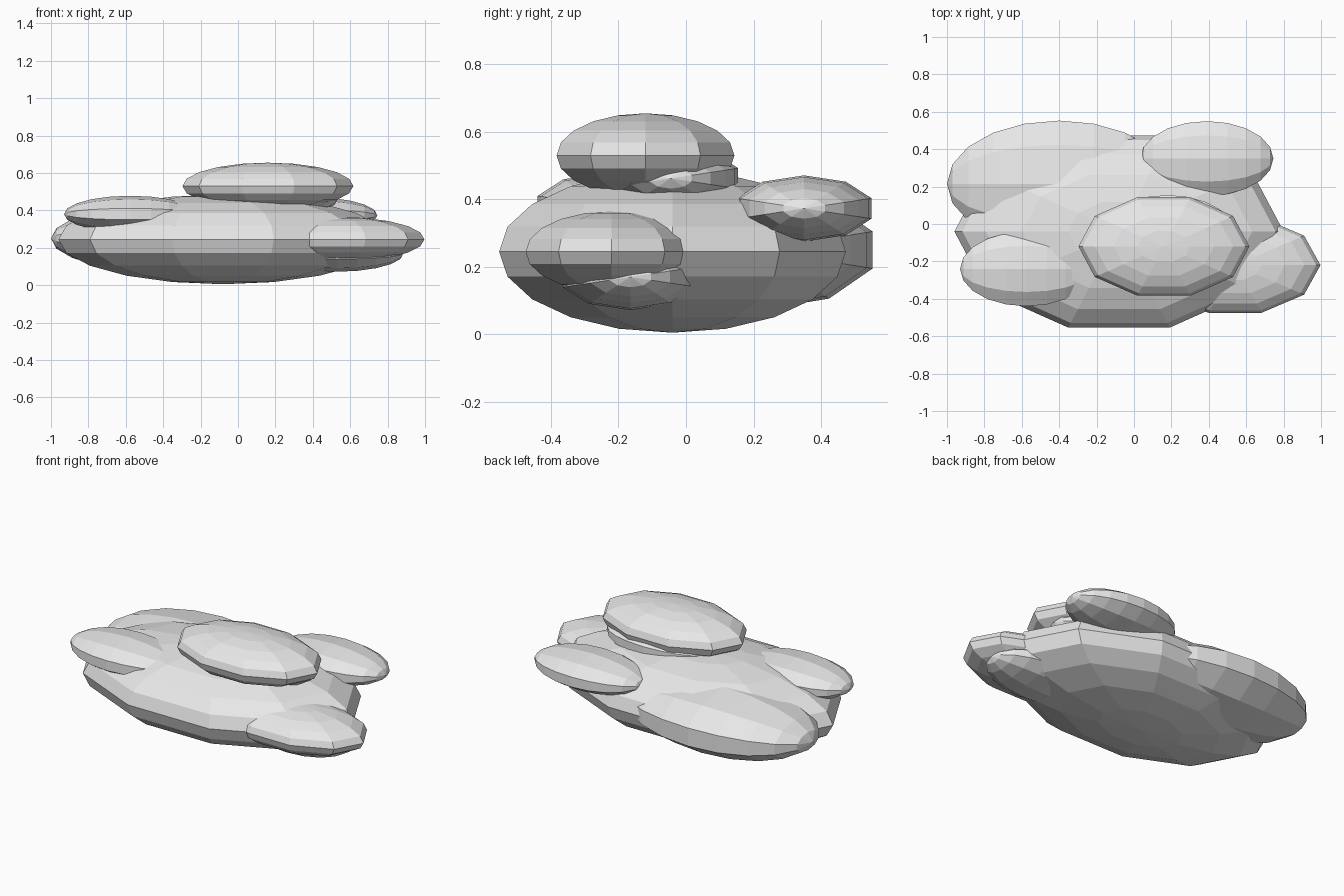
import bpy
import bmesh
from math import sin, cos, pi
from mathutils import Matrix

cube = bpy.data.objects.get("Cube")
if cube:
    bpy.data.objects.remove(cube, do_unlink=True)

SIDES = 10

grey = bpy.data.materials.new("light_grey")
grey.use_nodes = True
colour = (0.8, 0.8, 0.8, 1)
grey.diffuse_color = colour
grey.node_tree.nodes["Principled BSDF"].inputs["Base Color"].default_value = colour


def puff(name, centre, radii, sideways=False):
    """Flat-faced ellipsoid; sideways puts its poles along x."""
    bm = bmesh.new()
    # half circle spun round the pole axis
    arc = [bm.verts.new((sin(pi * i / SIDES), 0, cos(pi * i / SIDES)))
           for i in range(SIDES + 1)]
    edges = [bm.edges.new(pair) for pair in zip(arc, arc[1:])]
    bmesh.ops.spin(bm, geom=arc + edges, cent=(0, 0, 0), axis=(0, 0, 1),
                   angle=2 * pi, steps=SIDES, use_duplicate=False)
    bmesh.ops.remove_doubles(bm, verts=bm.verts, dist=0.001)
    if sideways:
        bm.transform(Matrix.Rotation(pi / 2, 4, 'Y'))
    bm.transform(Matrix.Diagonal((*radii, 1)))
    bmesh.ops.recalc_face_normals(bm, faces=bm.faces)
    mesh = bpy.data.meshes.new(name)
    bm.to_mesh(mesh)
    bm.free()
    mesh.materials.append(grey)
    obj = bpy.data.objects.new(name, mesh)
    obj.location = centre
    bpy.context.collection.objects.link(obj)
    return obj


# Upright puffs: main mass, upper cap and front lobe
puff("main_puff", (-0.08, -0.04, 0.245), (0.88, 0.54, 0.24))
puff("top_puff", (0.16, -0.12, 0.53), (0.457, 0.277, 0.125))
puff("front_left_puff", (0.54, -0.22, 0.245), (0.457, 0.268, 0.12))

# Sideways puffs: large rear lobe and the small lobes around the edge
puff("rear_right_puff", (-0.4, 0.215, 0.25), (0.6, 0.355, 0.178), True)
small = (0.355, 0.21, 0.098)
for name, centre in (
    ("rear_left_puff", (0.39, 0.35, 0.373)),
    ("front_right_puff", (-0.575, -0.24, 0.38)),
    ("lower_left_puff", (0.53, -0.165, 0.17)),
    ("under_top_puff", (0.18, -0.045, 0.462)),
):
    puff(name, centre, small, True)
